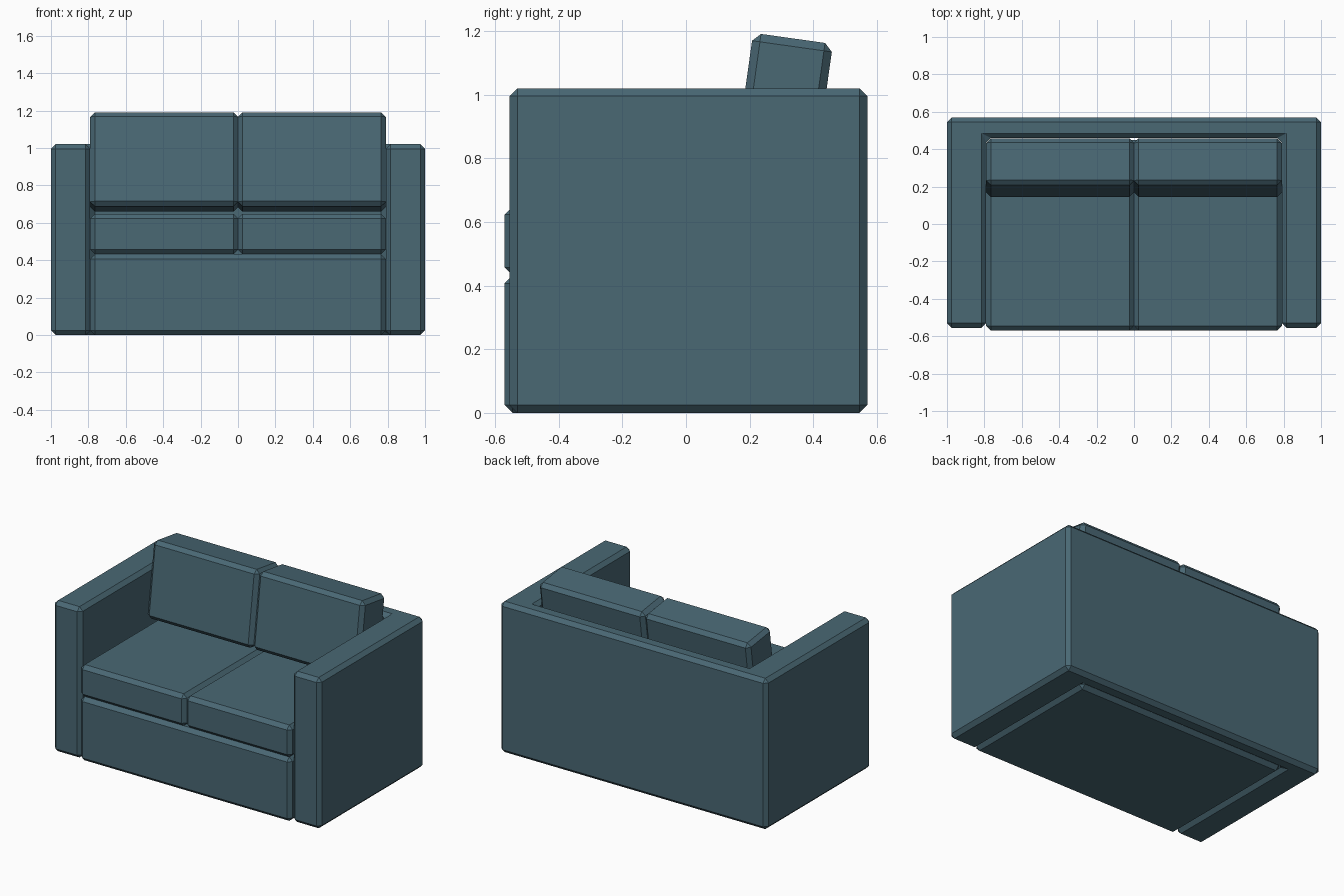
import bpy, bmesh, math
from mathutils import Matrix

if "Cube" in bpy.data.objects:
    bpy.data.objects.remove(bpy.data.objects["Cube"])

BEVEL = 0.025
fabric = bpy.data.materials.new("slate_teal_fabric")
fabric.diffuse_color = (0.067, 0.138, 0.175, 1)
fabric.use_nodes = True
fabric.node_tree.nodes["Principled BSDF"].inputs["Base Color"].default_value = fabric.diffuse_color


def finish(name, bm):
    """Turn a bmesh into a flat-shaded object with chamfered edges."""
    bmesh.ops.recalc_face_normals(bm, faces=bm.faces)
    mesh = bpy.data.meshes.new(name)
    bm.to_mesh(mesh)
    bm.free()
    mesh.materials.append(fabric)
    ob = bpy.data.objects.new(name, mesh)
    bpy.context.collection.objects.link(ob)
    mod = ob.modifiers.new("chamfer", 'BEVEL')
    mod.width = BEVEL
    mod.segments = 1
    mod.limit_method = 'ANGLE'
    return ob


def box(name, center, size, tilt=0):
    bm = bmesh.new()
    bmesh.ops.create_cube(bm, size=1, matrix=Matrix.Diagonal((*size, 1)))
    ob = finish(name, bm)
    ob.location = center
    ob.rotation_euler.x = math.radians(tilt)
    return ob


# Arms and back: one U-shaped plan, extruded upward
plan = [(-1, -0.555), (-0.79, -0.555), (-0.79, 0.46), (0.79, 0.46),
        (0.79, -0.555), (1, -0.555), (1, 0.57), (-1, 0.57)]
bm = bmesh.new()
face = bm.faces.new([bm.verts.new((x, y, 0)) for x, y in plan])
ext = bmesh.ops.extrude_face_region(bm, geom=[face], use_keep_orig=True)
top = [g for g in ext["geom"] if isinstance(g, bmesh.types.BMVert)]
bmesh.ops.translate(bm, verts=top, vec=(0, 0, 1.02))
finish("arms_and_back", bm)

# Seat base
box("seat_base", (0, -0.06, 0.216), (1.58, 1.02, 0.432))

# Two seat cushions and two leaning back cushions
for side, s in (("left", -1), ("right", 1)):
    box(f"seat_cushion_{side}", (s * 0.395, -0.06, 0.54), (0.79, 1.02, 0.216))
    box(f"back_cushion_{side}", (s * 0.395, 0.301, 0.925), (0.79, 0.253, 0.508), -8)
